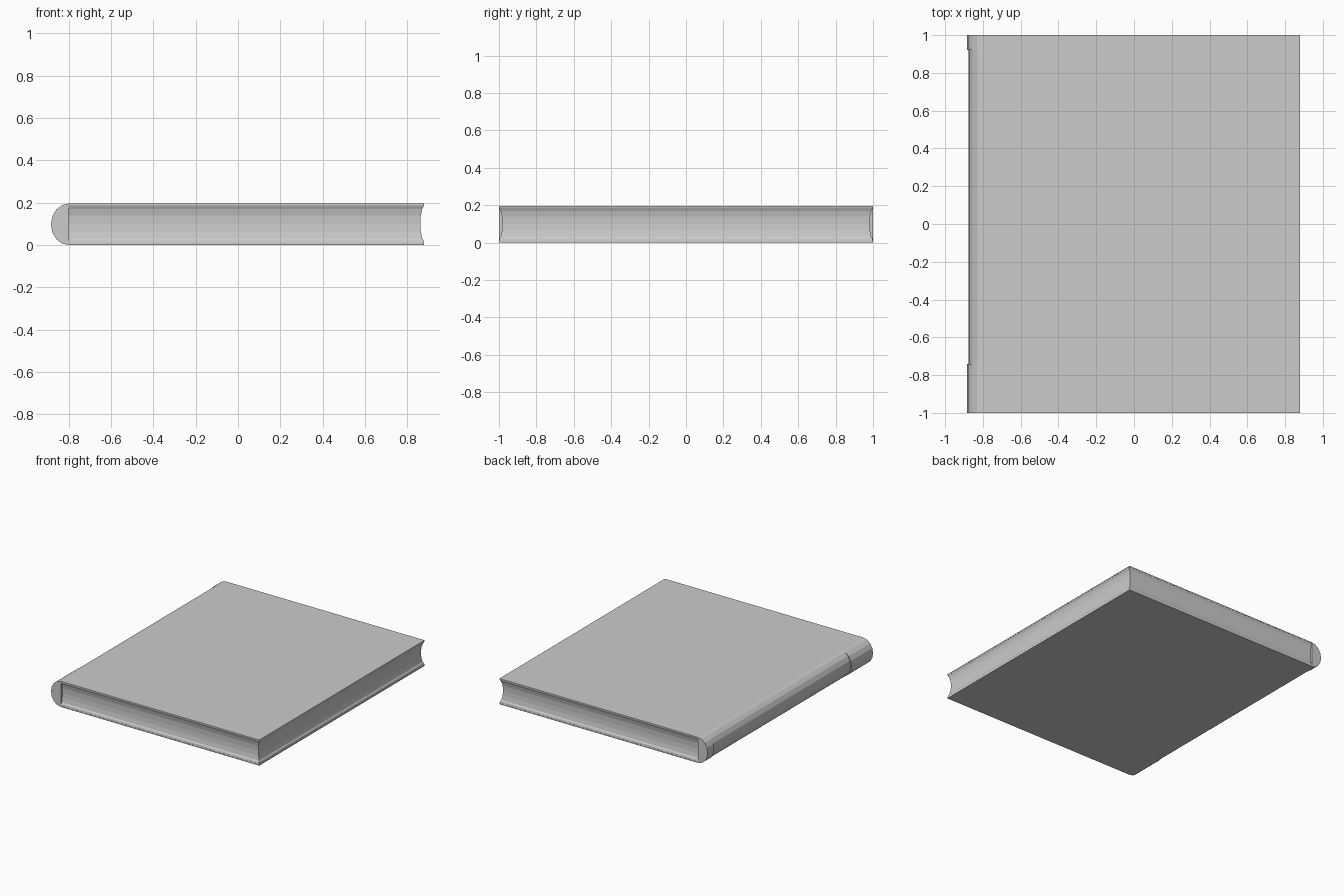
import bpy, bmesh, math

if "Cube" in bpy.data.objects:
    bpy.data.objects.remove(bpy.data.objects["Cube"])

HALF_L, FORE, HINGE, H, T = 1.0, 0.88, -0.80, 0.196, 0.009
SPINE_IN = -0.83


def make_object(name, bm):
    bmesh.ops.recalc_face_normals(bm, faces=bm.faces)
    mesh = bpy.data.meshes.new(name)
    bm.to_mesh(mesh)
    bm.free()
    obj = bpy.data.objects.new(name, mesh)
    bpy.context.collection.objects.link(obj)
    return obj


def extrude_y(name, profile, y0, y1):
    bm = bmesh.new()
    face = bm.faces.new([bm.verts.new((x, y0, z)) for x, z in profile])
    ext = bmesh.ops.extrude_face_region(bm, geom=[face])
    verts = [v for v in ext["geom"] if isinstance(v, bmesh.types.BMVert)]
    bmesh.ops.translate(bm, verts=verts, vec=(0, y1 - y0, 0))
    return make_object(name, bm)


def spine_arc(depth, n=8):
    return [(HINGE - depth * math.sin(math.pi * i / n),
             H / 2 + H / 2 * math.cos(math.pi * i / n)) for i in range(n + 1)]


# Cover: two thin boards joined by a rounded spine
boards = [(FORE, 0), (FORE, T), (SPINE_IN + 0.03, T), (SPINE_IN, 0.06),
          (SPINE_IN, 0.136), (SPINE_IN + 0.03, H - T), (FORE, H - T), (FORE, H)]
extrude_y("cover", spine_arc(0.076) + boards, -HALF_L, HALF_L)

# Slightly thicker bands at the spine ends
extrude_y("spine_band_front", spine_arc(0.084), -HALF_L, -0.74)
extrude_y("spine_band_back", spine_arc(0.084), 0.92, HALF_L)

# Page block with hollowed fore edge, head and tail
levels = [(T, 0.001), (0.022, 0.003), (0.032, 0.010), (0.065, 0.016),
          (0.10, 0.018), (0.14, 0.016), (0.17, 0.009), (H - T, 0.001)]
bm = bmesh.new()
rings = []
for z, d in levels:
    x, y = FORE - d, HALF_L - d
    rings.append([bm.verts.new(c) for c in
                  ((-0.82, -y, z), (x, -y, z), (x, y, z), (-0.82, y, z))])
for a, b in zip(rings, rings[1:]):
    for i in range(4):
        j = (i + 1) % 4
        bm.faces.new((a[i], a[j], b[j], b[i]))
bm.faces.new(rings[0])
bm.faces.new(rings[-1])
make_object("page_block", bm)
